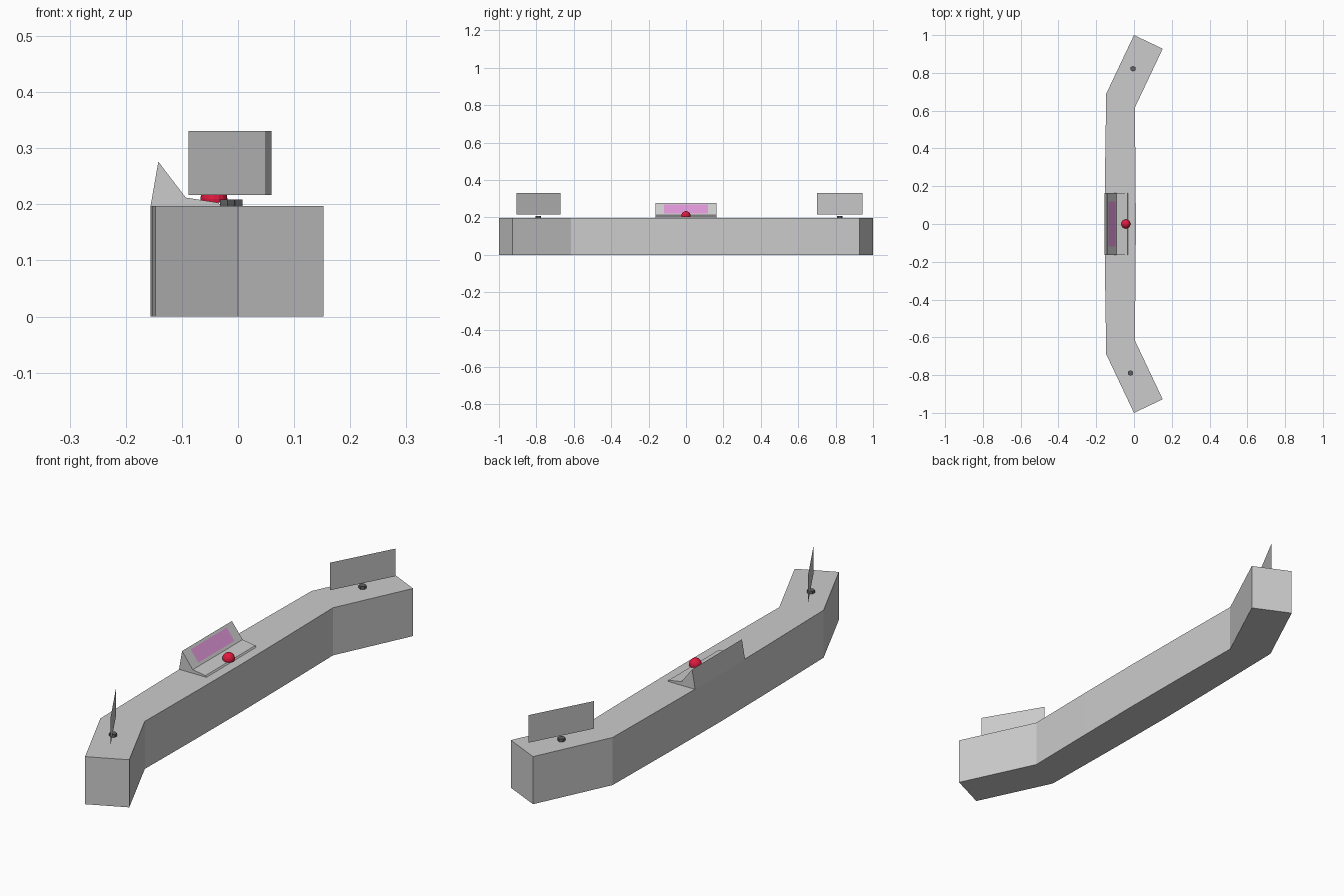
import bpy, bmesh
from mathutils import Matrix, Vector

if "Cube" in bpy.data.objects:
    bpy.data.objects.remove(bpy.data.objects["Cube"])


def make(name, bm, color=None):
    me = bpy.data.meshes.new(name)
    bmesh.ops.recalc_face_normals(bm, faces=bm.faces)
    bm.to_mesh(me)
    bm.free()
    ob = bpy.data.objects.new(name, me)
    bpy.context.collection.objects.link(ob)
    if color:
        mat = bpy.data.materials.new(name + "_color")
        mat.diffuse_color = color
        mat.use_nodes = True
        mat.node_tree.nodes["Principled BSDF"].inputs["Base Color"].default_value = mat.diffuse_color
        me.materials.append(mat)
    return ob


def prism(name, points, offset):
    bm = bmesh.new()
    face = bm.faces.new([bm.verts.new(p) for p in points])
    ext = bmesh.ops.extrude_face_region(bm, geom=[face], use_keep_orig=True)
    verts = [g for g in ext["geom"] if isinstance(g, bmesh.types.BMVert)]
    bmesh.ops.translate(bm, verts=verts, vec=offset)
    return make(name, bm)


def quad(name, points, color=None):
    bm = bmesh.new()
    bm.faces.new([bm.verts.new(p) for p in points])
    return make(name, bm, color)


# long desk body with angled wings, gently bowed in the middle
outer = [(0, -1), (-.147, -.69), (-.153, -.3), (-.156, 0)]
inner = [(.152, -.928), (.004, -.615), (.008, -.3), (.010, 0)]


def mirrored(side):
    return side + [(x, -y) for x, y in reversed(side[:-1])]


outline = mirrored(outer) + mirrored(inner)[::-1]
prism("desk_body", [(x, y, 0) for x, y in outline], (0, 0, .197))

# raised console with a sloping back
profile = [(-.156, .196), (-.142, .276), (-.093, .212), (-.035, .203), (-.03, .196)]
prism("console", [(x, -.163, z) for x, z in profile], (0, .326, 0))

# tinted console screen
quad("console_screen", [(-.134, -.118, .268), (-.099, -.118, .222),
                        (-.099, .118, .222), (-.134, .118, .268)], (.72, .30, .68, 1))

# red button dome
bm = bmesh.new()
bmesh.ops.create_uvsphere(bm, u_segments=16, v_segments=10, radius=.024,
                          matrix=Matrix.Translation((-.043, 0, .210)))
geom = bm.verts[:] + bm.edges[:] + bm.faces[:]
bmesh.ops.bisect_plane(bm, geom=geom, plane_co=(0, 0, .203), plane_no=(0, 0, -1), clear_outer=True)
bmesh.ops.holes_fill(bm, edges=[e for e in bm.edges if e.is_boundary])
make("button", bm, (.75, .01, .05, 1))

# floating wing panels over small pivots
for label, a, b in (("front", (-.088, -.672), (.050, -.906)), ("back", (-.070, .700), (.060, .944))):
    quad(label + "_panel", [(*a, .217), (*b, .217), (*b, .331), (*a, .331)])
    mid = (Vector(a) + Vector(b)) / 2
    bm = bmesh.new()
    bmesh.ops.create_cone(bm, cap_ends=True, segments=6, radius1=.015, radius2=.015, depth=.013,
                          matrix=Matrix.Translation((mid.x, mid.y, .2025)))
    make(label + "_pivot", bm, (.12, .12, .12, 1))
